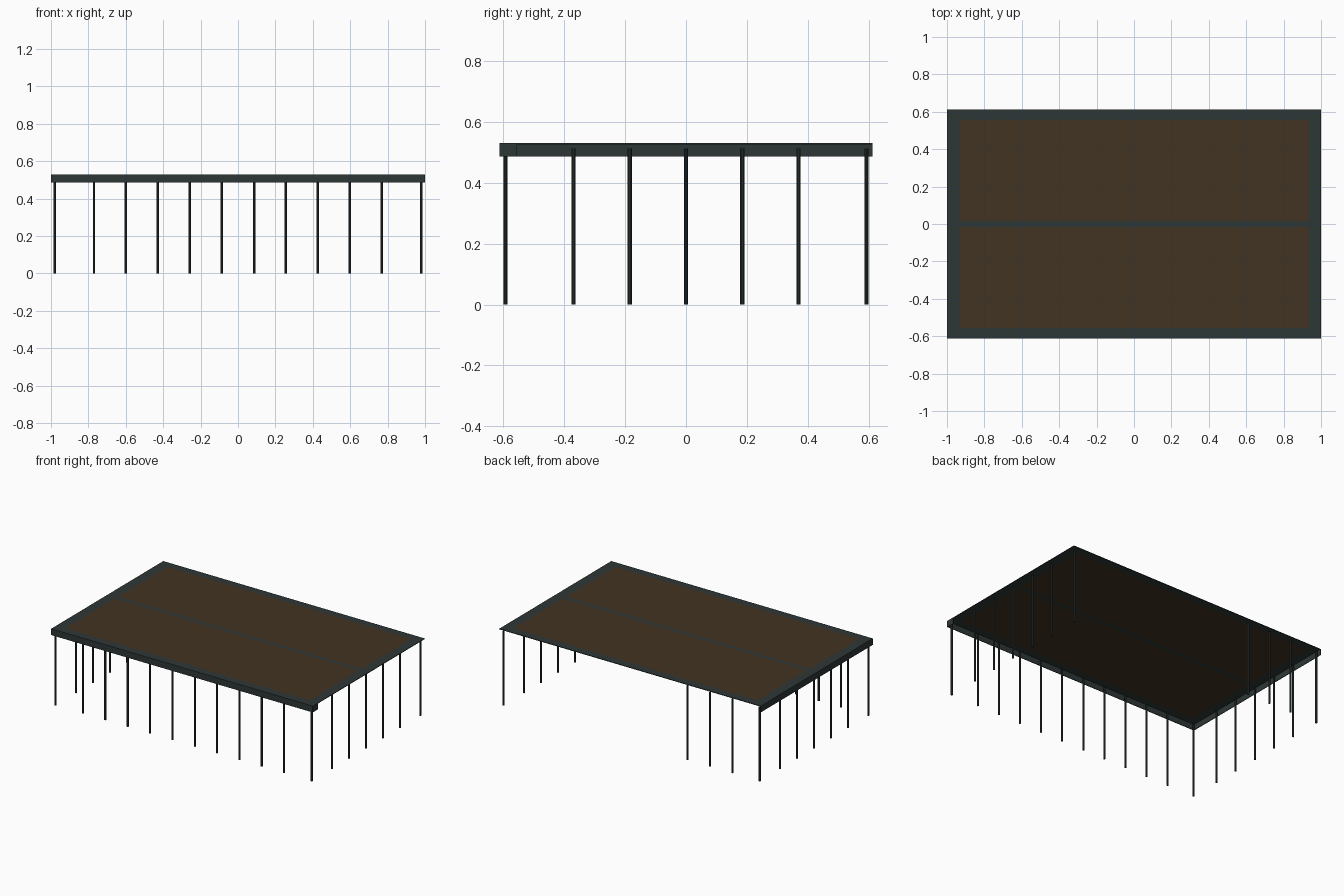
import bpy

if "Cube" in bpy.data.objects:
    bpy.data.objects.remove(bpy.data.objects["Cube"])

def material(name, rgb):
    m = bpy.data.materials.new(name)
    m.diffuse_color = (*rgb, 1)
    m.use_nodes = True
    m.node_tree.nodes["Principled BSDF"].inputs["Base Color"].default_value = m.diffuse_color
    return m

STEEL = material("dark green grey", (0.027, 0.038, 0.037))
BROWN = material("dark brown", (0.053, 0.033, 0.015))

def box(name, lo, hi, mat):
    """Box given by its two opposite corners."""
    bpy.ops.mesh.primitive_cube_add(size=1, location=[(a + b) / 2 for a, b in zip(lo, hi)])
    ob = bpy.context.object
    ob.name = name
    ob.scale = [b - a for a, b in zip(lo, hi)]
    bpy.ops.object.transform_apply(location=False, rotation=False, scale=True)
    ob.data.materials.append(mat)
    return ob

def post(name, x, y):
    """Slim round post standing on the ground."""
    bpy.ops.mesh.primitive_cylinder_add(vertices=10, radius=0.0068, depth=0.512,
                                        location=(x, y, 0.256))
    ob = bpy.context.object
    ob.name = name
    ob.data.materials.append(STEEL)
    bpy.ops.object.shade_smooth_by_angle()

X, Y = 1.0, 0.612          # roof half sizes
IX, IY = 0.932, 0.556      # inner edge of the roof frame
TOP, LOW, T = 0.53, 0.486, 0.004
ROOF = TOP - T

# thin flat roof frame
for s, side in ((-1, "front"), (1, "back")):
    y0, y1 = sorted((s * IY, s * Y))
    box(side + "_roof_edge", (-X, y0, ROOF), (X, y1, TOP), STEEL)
for s, side in ((-1, "left"), (1, "right")):
    x0, x1 = sorted((s * IX, s * X))
    box(side + "_roof_edge", (x0, -IY, ROOF), (x1, IY, TOP), STEEL)
box("roof_ridge_strip", (-IX, -0.016, ROOF), (IX, 0.016, TOP), STEEL)

# two brown roof panels
box("front_roof_panel", (-IX, -IY, ROOF), (IX, -0.016, TOP), BROWN)
box("back_roof_panel", (-IX, 0.016, ROOF), (IX, IY, TOP), BROWN)

# hanging fascia on the front and left, with a short return at the right end
box("front_fascia", (-X, -Y, LOW), (X, -Y + T, ROOF), STEEL)
box("left_fascia", (-X, -Y + T, LOW), (-X + T, Y, ROOF), STEEL)
box("front_fascia_return", (X - T, -Y + T, LOW), (X, -IY, ROOF), STEEL)

# posts: full rows on the front and both sides, partial row on the back
xs = [-0.77, -0.60, -0.428, -0.258, -0.087, 0.086, 0.255, 0.427, 0.597, 0.768]
PX, PY = 0.979, 0.593
for x in xs:
    post("front_post", x, -PY)
for x in xs[:3]:
    post("back_post", x, PY)
for x in (-PX, PX):
    for y in (-PY, -0.37, -0.185, 0, 0.185, 0.37, PY):
        post("side_post", x, y)
